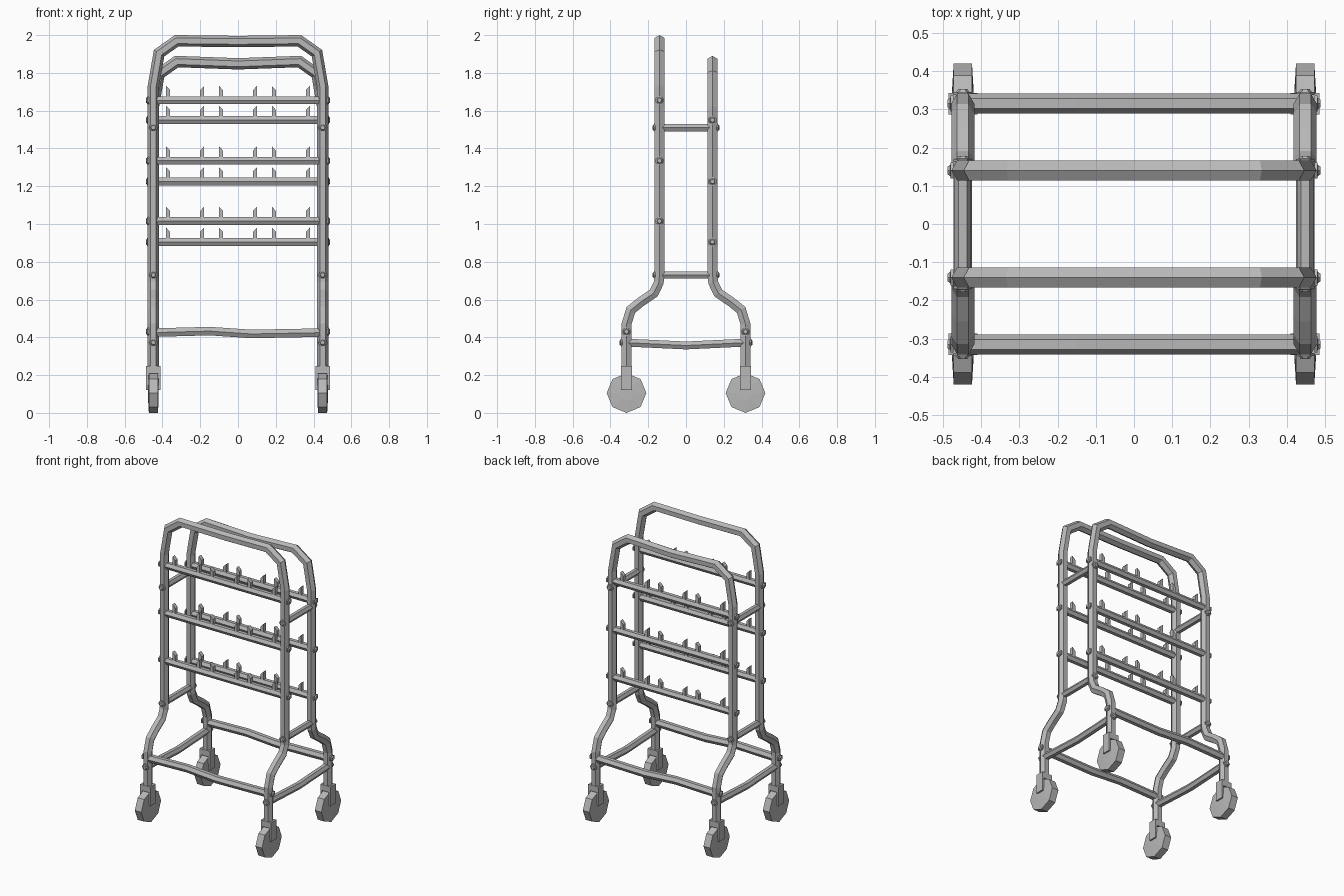
import bpy, bmesh, math
from mathutils import Vector, Matrix

cube = bpy.data.objects.get("Cube")
if cube:
    bpy.data.objects.remove(cube)

steel = bpy.data.materials.new("grey steel")
steel.use_nodes = True
GREY = (0.48, 0.48, 0.48, 1)
steel.diffuse_color = GREY
steel.node_tree.nodes["Principled BSDF"].inputs["Base Color"].default_value = GREY

SIDE = 0.448      # x of the uprights
UPRIGHT = 0.14    # y of the uprights
FOOT = 0.315      # y of the legs and wheels


def finish(name, bm):
    bmesh.ops.recalc_face_normals(bm, faces=bm.faces)
    mesh = bpy.data.meshes.new(name)
    bm.to_mesh(mesh)
    bm.free()
    mesh.materials.append(steel)
    obj = bpy.data.objects.new(name, mesh)
    bpy.context.collection.objects.link(obj)
    return obj


def tube(name, points, corner, radius):
    """Mitred six-sided tube along a path; corner is the way one edge points."""
    pts = [Vector(p) for p in points]
    segs = [(b - a).normalized() for a, b in zip(pts, pts[1:])]
    bm = bmesh.new()
    spoke = Vector(corner) * radius
    ring = [pts[0] + Matrix.Rotation(k * math.pi / 3, 3, segs[0]) @ spoke for k in range(6)]
    last = [bm.verts.new(p) for p in ring]
    bm.faces.new(last)
    for i, d in enumerate(segs):
        after = segs[i + 1] if i + 1 < len(segs) else d
        plane = (d + after).normalized()
        ring = [p + d * ((pts[i + 1] - p).dot(plane) / d.dot(plane)) for p in ring]
        new = [bm.verts.new(p) for p in ring]
        for k in range(6):
            j = (k + 1) % 6
            bm.faces.new((last[k], last[j], new[j], new[k]))
        last = new
    bm.faces.new(last)
    return finish(name, bm)


def lathe(name, centre, axis, profile, sides, turn=0):
    """Stack of polygon rings (offset, radius) along an axis, capped at the ends."""
    bm = bmesh.new()
    rot = Vector((0, 0, 1)).rotation_difference(Vector(axis)).to_matrix()
    last = None
    for off, r in profile:
        ring = []
        for k in range(sides):
            a = turn + k * math.tau / sides
            ring.append(bm.verts.new(Vector(centre) + rot @ Vector((r * math.cos(a), r * math.sin(a), off))))
        if last:
            for k in range(sides):
                j = (k + 1) % sides
                bm.faces.new((last[k], last[j], ring[j], ring[k]))
        else:
            bm.faces.new(ring)
        last = ring
    bm.faces.new(last)
    return finish(name, bm)


def box(name, centre, size):
    bm = bmesh.new()
    bmesh.ops.create_cube(bm, size=1, matrix=Matrix.Translation(centre) @ Matrix.Diagonal((*size, 1)))
    return finish(name, bm)


def bolt(centre, axis):
    lathe("bolt", centre, axis, [(0, 0.024), (0.008, 0.024), (0.009, 0.017), (0.016, 0.012)], 6)


def peg(x, y, z, outward):
    """Upright peg whose top slopes down towards the middle of its slot."""
    bm = bmesh.new()
    bmesh.ops.create_cube(bm, size=1, matrix=Matrix.Translation((x, y, z + 0.038))
                          @ Matrix.Diagonal((0.021, 0.026, 0.076, 1)))
    for v in bm.verts:
        if v.co.z > z + 0.05 and (v.co.x - x) * outward < 0:
            v.co.z -= 0.022
    finish("holder_peg", bm)


def hoop(name, s, top, dent):
    """Bent frame: leg, outward curve, upright and rounded top in one path."""
    half = [(SIDE, s * y, z) for y, z in (
        (FOOT, 0.24), (FOOT, 0.47), (0.292, 0.545), (0.24, 0.587),
        (0.17, 0.635), (0.144, 0.69), (UPRIGHT, 0.74))]
    half += [(x, s * UPRIGHT, top - dz) for x, dz in ((SIDE, 0.24), (0.418, 0.066), (0.325, 0))]
    mid = [(0, s * UPRIGHT, top - dent)]
    path = half + mid + [(-x, y, z) for x, y, z in reversed(half)]
    tube(name, path, (1, 0, 0), 0.03)


hoop("front_frame", -1, 1.97, 0.004)
hoop("rear_frame", 1, 1.86, 0.012)

# Cross rails with three pairs of pegs each
for label, s, heights in (("front", -1, (1.015, 1.335, 1.655)), ("rear", 1, (0.905, 1.225, 1.55))):
    y = s * UPRIGHT
    for z in heights:
        tube(label + "_holder_rail", [(-SIDE, y, z), (SIDE, y, z)], (0, 1, 0), 0.024)
        for slot in (-0.28, 0, 0.28):
            for side in (-1, 1):
                peg(slot + side * 0.09, y, z, side)
    # Slightly bent bottom rail
    low = s * FOOT
    tube(label + "_bottom_rail", [(-SIDE, low, 0.425), (-0.15, low, 0.433), (0.07, low, 0.418), (SIDE, low, 0.425)],
         (0, 1, 0), 0.026)
    for side in (-1, 1):
        for z in heights:
            bolt((side * (SIDE + 0.024), y, z), (side, 0, 0))
        bolt((side * (SIDE + 0.024), low, 0.43), (side, 0, 0))

# Side bars joining the two frames
for side in (-1, 1):
    x = side * SIDE
    for z in (0.73, 1.51):
        tube("side_bar", [(x, -UPRIGHT, z), (x, UPRIGHT, z)], (1, 0, 0), 0.022)
    tube("lower_side_bar", [(x, -FOOT, 0.372), (x, 0, 0.357), (x, FOOT, 0.372)], (1, 0, 0), 0.024)
    for s in (-1, 1):
        for z in (0.73, 1.51):
            bolt((x, s * (UPRIGHT + 0.022), z), (0, s, 0))
        bolt((x, s * (FOOT + 0.022), 0.372), (0, s, 0))

# Casters
for x in (-SIDE, SIDE):
    for y in (-FOOT, FOOT):
        box("caster_fork_top", (x, y, 0.228), (0.076, 0.056, 0.04))
        for side in (-1, 1):
            box("caster_fork_arm", (x + side * 0.032, y, 0.17), (0.012, 0.056, 0.1))
        lathe("wheel", (x, y, 0.105), (1, 0, 0),
              [(-0.028, 0.04), (-0.024, 0.105), (0.024, 0.105), (0.028, 0.04)], 8)
